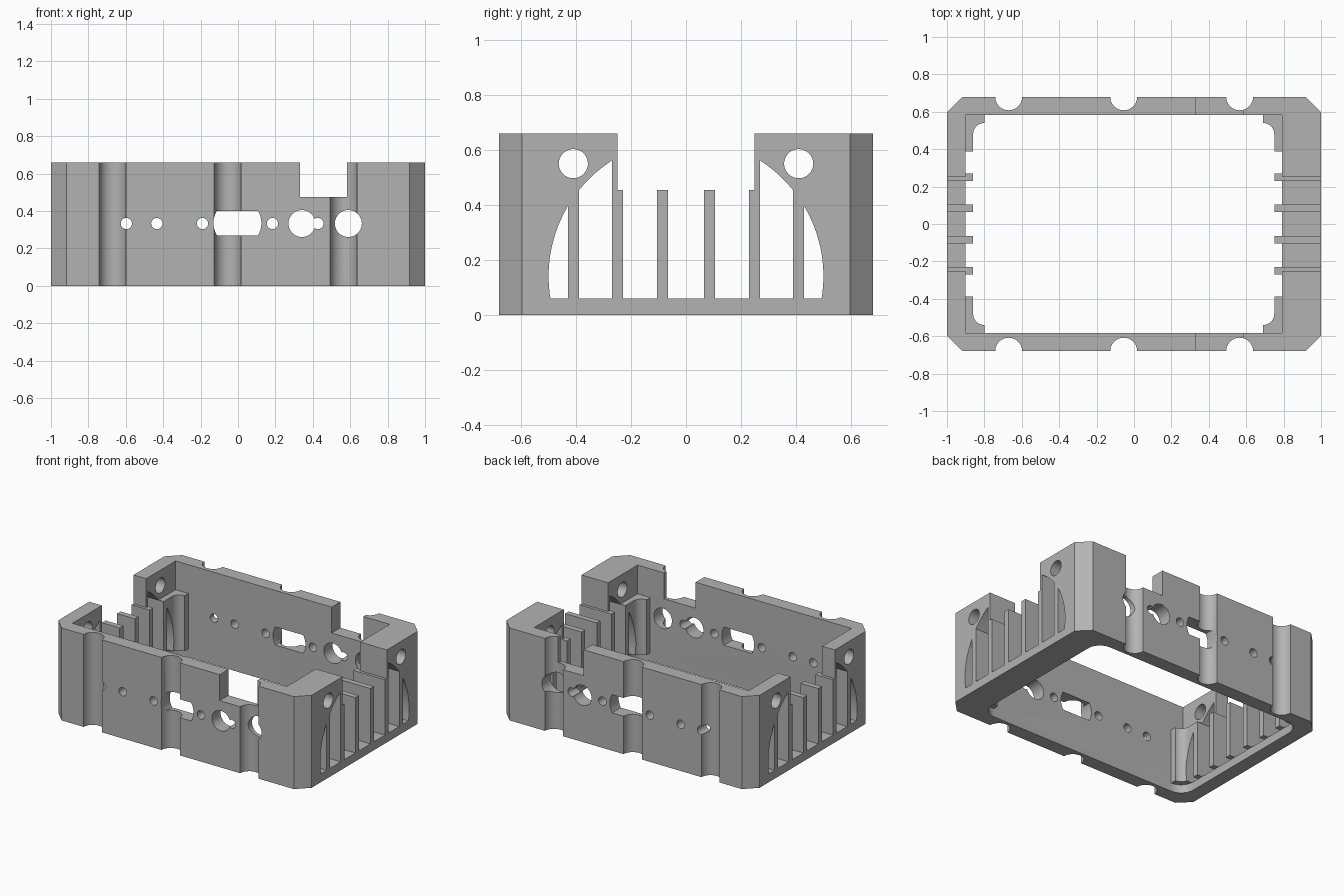
import bpy, bmesh, math

if "Cube" in bpy.data.objects:
    bpy.data.objects.remove(bpy.data.objects["Cube"])


def prism(name, pts, axis, lo, hi):
    """Extrude a 2D outline along an axis: x uses (y, z), y uses (x, z), z uses (x, y)."""
    place = {'x': lambda p, t: (t, p[0], p[1]),
             'y': lambda p, t: (p[0], t, p[1]),
             'z': lambda p, t: (p[0], p[1], t)}[axis]
    bm = bmesh.new()
    a = [bm.verts.new(place(p, lo)) for p in pts]
    b = [bm.verts.new(place(p, hi)) for p in pts]
    n = len(pts)
    bm.faces.new(a)
    bm.faces.new(b[::-1])
    for i in range(n):
        bm.faces.new((a[i], b[i], b[(i + 1) % n], a[(i + 1) % n]))
    bmesh.ops.recalc_face_normals(bm, faces=bm.faces)
    me = bpy.data.meshes.new(name)
    bm.to_mesh(me)
    bm.free()
    ob = bpy.data.objects.new(name, me)
    bpy.context.collection.objects.link(ob)
    return ob


def arc(cx, cy, r, a0, a1, n):
    return [(cx + r * math.cos(math.radians(a0 + (a1 - a0) * i / n)),
             cy + r * math.sin(math.radians(a0 + (a1 - a0) * i / n))) for i in range(n + 1)]


def circle(cx, cy, r, n=40):
    return arc(cx, cy, r, 0, 360, n)[:-1]


def rect(x0, y0, x1, y1):
    return [(x0, y0), (x1, y0), (x1, y1), (x0, y1)]


def cut(pts, axis, lo, hi):
    """Cut a prism out of the housing and discard the cutter."""
    cutter = prism("cutter", pts, axis, lo, hi)
    cutter.hide_render = True
    mod = body.modifiers.new("cut", 'BOOLEAN')
    mod.operation = 'DIFFERENCE'
    mod.solver = 'EXACT'
    mod.object = cutter
    bpy.ops.object.modifier_apply(modifier=mod.name)
    bpy.data.objects.remove(cutter)


# Housing block with chamfered corners
H = 0.66
corner = [(1, 0.597), (0.917, 0.68)]
outline = corner + [(-x, y) for x, y in corner[::-1]]
outline += [(-x, -y) for x, y in outline]
body = prism("housing_frame", outline, 'z', 0, H)
bpy.context.view_layer.objects.active = body
body.select_set(True)

# Inner opening, off centre in x, with corner pads and fin ends reaching inwards
XC, HX, HY = -0.055, 0.845, 0.582
PAD = HX - 0.04
quarter = [(PAD, 0.065), (PAD, 0.105), (HX, 0.105), (HX, 0.23), (PAD, 0.23),
           (PAD, 0.27), (HX, 0.27), (HX, 0.385), (PAD, 0.385)]
quarter += arc(HX - 0.1, 0.48, 0.06, 0, 90, 10) + [(HX - 0.1, HY)]
quarter = [(HX, 0.065)] + quarter
half = quarter + [(-x, y) for x, y in quarter[::-1]]
full = half + [(-x, -y) for x, y in half]
cut([(XC + x, y) for x, y in full], 'z', -0.1, 0.8)

# Rounded opening at the sill, square opening above the pads
lower = []
for k, (sx, sy) in enumerate([(1, 1), (-1, 1), (-1, -1), (1, -1)]):
    lower += arc(XC + sx * (HX - 0.1), sy * (HY - 0.1), 0.1, 90 * k, 90 * k + 90, 10)
cut(lower, 'z', -0.1, 0.06)
cut(rect(XC - HX, -HY, XC + HX, HY), 'z', 0.455, 0.8)

# End walls: lowered middle, gaps between fins, arched windows, round holes
cut(rect(-0.25, 0.455, 0.25, 0.8), 'x', -1.2, 1.2)
cut(rect(-0.065, 0.06, 0.065, 0.5), 'x', -1.2, 1.2)


def arch(y):
    return 0.14 + math.sqrt(0.25 - y * y)


for s in (-1, 1):
    cut(rect(s * 0.105, 0.06, s * 0.23, 0.5), 'x', -1.2, 1.2)
    ys = [0.27 + 0.12 * i / 8 for i in range(9)]
    cut([(s * 0.39, 0.06), (s * 0.27, 0.06)] + [(s * y, arch(y)) for y in ys], 'x', -1.2, 1.2)
    zs = [0.06 + (arch(0.43) - 0.06) * i / 14 for i in range(15)]
    side = [(s * math.sqrt(0.25 - (z - 0.14) ** 2), z) for z in zs]
    cut([(s * 0.43, 0.06)] + side, 'x', -1.2, 1.2)
    cut(circle(s * 0.41, 0.55, 0.053), 'x', -1.2, 1.2)

# Vertical screw grooves on the long walls
for x in (-0.67, -0.055, 0.565):
    for s in (-1, 1):
        cut(circle(x, s * 0.68, 0.072), 'z', -0.1, 0.8)

# Long walls: top notch, connector slot and round holes, through both walls
cut(rect(0.332, 0.475, 0.582, 0.8), 'y', -0.9, 0.9)
tilt = math.degrees(math.asin(0.065 / 0.128))
slot = arc(-0.003, 0.335, 0.128, -tilt, tilt, 8) + arc(-0.003, 0.335, 0.128, 180 - tilt, 180 + tilt, 8)
cut(slot, 'y', -0.9, 0.9)
for x, r in ((-0.597, 0.03), (-0.434, 0.03), (-0.19, 0.03), (0.184, 0.03),
             (0.342, 0.072), (0.427, 0.03), (0.59, 0.072)):
    cut(circle(x, 0.333, r), 'y', -0.9, 0.9)

# Colour and shading
grey = bpy.data.materials.new("plain grey")
grey.diffuse_color = (0.45, 0.45, 0.45, 1)
grey.use_nodes = True
grey.node_tree.nodes["Principled BSDF"].inputs["Base Color"].default_value = grey.diffuse_color
body.data.materials.clear()
body.data.materials.append(grey)
for p in body.data.polygons:
    p.material_index = 0
bpy.ops.object.shade_smooth_by_angle(angle=math.radians(30))
